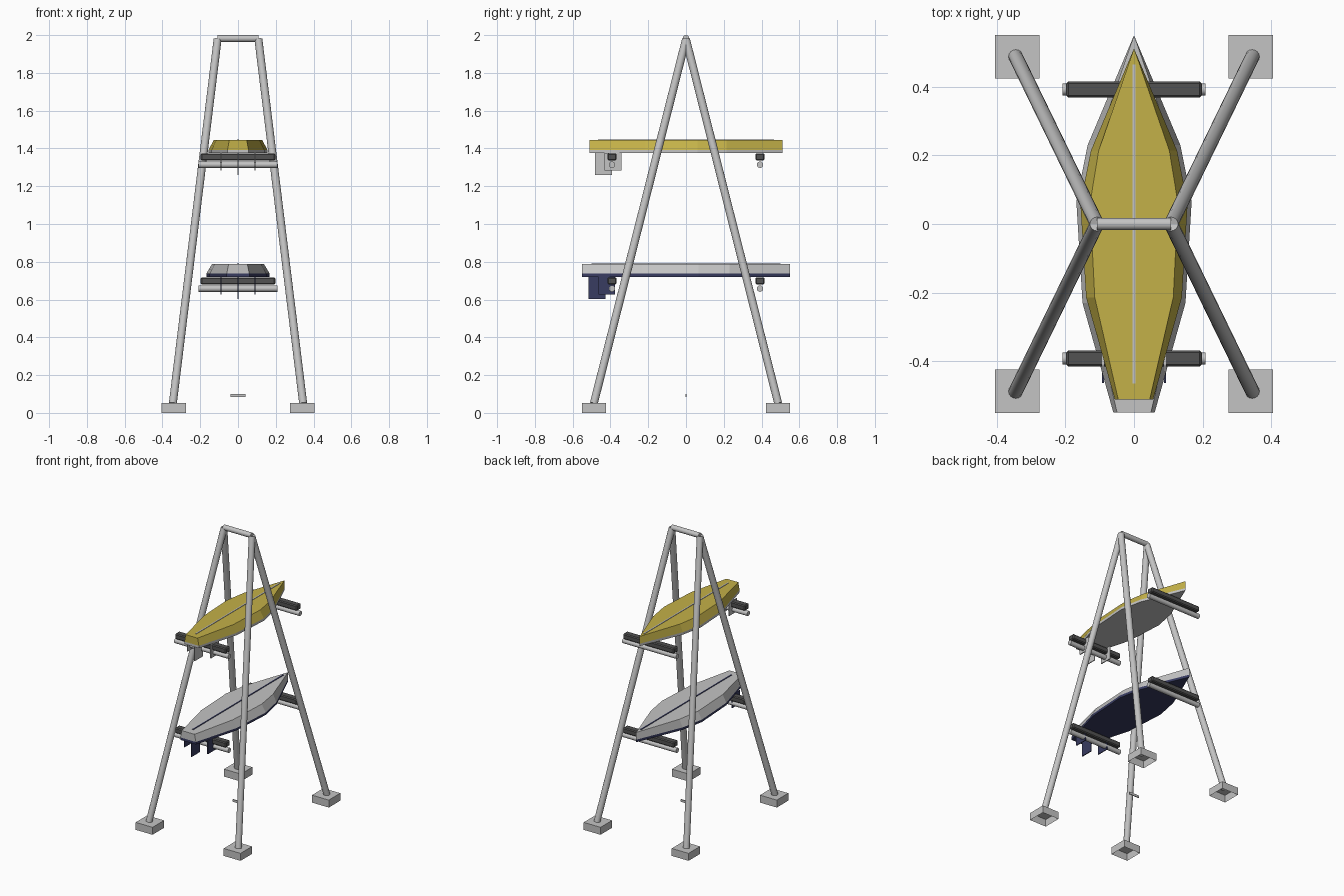
import bpy, bmesh
from mathutils import Vector

cube = bpy.data.objects.get("Cube")
if cube:
    bpy.data.objects.remove(cube, do_unlink=True)


def material(name, rgb):
    m = bpy.data.materials.new(name)
    m.use_nodes = True
    m.diffuse_color = (*rgb, 1)
    m.node_tree.nodes["Principled BSDF"].inputs["Base Color"].default_value = (*rgb, 1)
    return m


GREY = material("light grey", (0.55, 0.55, 0.55))
YELLOW = material("mustard yellow", (0.55, 0.44, 0.065))
NAVY = material("navy blue", (0.04, 0.045, 0.12))
FOAM = material("charcoal foam", (0.085, 0.085, 0.085))


def finish(name, bm, mat):
    bmesh.ops.recalc_face_normals(bm, faces=bm.faces)
    mesh = bpy.data.meshes.new(name)
    bm.to_mesh(mesh)
    bm.free()
    mesh.materials.append(mat)
    obj = bpy.data.objects.new(name, mesh)
    bpy.context.collection.objects.link(obj)
    return obj


def box(name, centre, size, mat, bevel=0, open_bottom=False):
    bm = bmesh.new()
    bmesh.ops.create_cube(bm, size=1)
    bmesh.ops.scale(bm, vec=size, verts=bm.verts)
    bmesh.ops.translate(bm, vec=centre, verts=bm.verts)
    if bevel:
        bmesh.ops.bevel(bm, geom=bm.edges[:], offset=bevel, segments=1, affect='EDGES')
    obj = finish(name, bm, mat)
    if open_bottom:
        bm = bmesh.new()
        bm.from_mesh(obj.data)
        bmesh.ops.delete(bm, geom=[f for f in bm.faces if f.normal.z < -0.9],
                         context='FACES_ONLY')
        bm.to_mesh(obj.data)
        bm.free()
    return obj


def pipe(name, start, end, radius, mat):
    a, b = Vector(start), Vector(end)
    bm = bmesh.new()
    bmesh.ops.create_cone(bm, cap_ends=True, segments=16, radius1=radius,
                          radius2=radius, depth=(b - a).length)
    turn = Vector((0, 0, 1)).rotation_difference(b - a)
    bmesh.ops.rotate(bm, matrix=turn.to_matrix(), verts=bm.verts)
    bmesh.ops.translate(bm, vec=(a + b) / 2, verts=bm.verts)
    obj = finish(name, bm, mat)
    for f in obj.data.polygons:
        f.use_smooth = len(f.vertices) == 4
    return obj


# half outline of a board from tail to nose: half width, y
OUTLINE = [(0.06, -0.55), (0.15, -0.23), (0.168, 0.065), (0.135, 0.23), (0, 0.55)]


def slab(name, z0, z1, scale, top_width, mat):
    """Board layer whose top is narrower than its base by top_width."""
    loop = OUTLINE + [(-x, y) for x, y in reversed(OUTLINE[:-1])]
    bm = bmesh.new()
    low = [bm.verts.new((x * scale, y * scale, z0)) for x, y in loop]
    high = [bm.verts.new((x * scale * top_width, y * scale, z1)) for x, y in loop]
    bm.faces.new(low)
    bm.faces.new(high)
    for i in range(len(loop)):
        j = (i + 1) % len(loop)
        bm.faces.new((low[i], low[j], high[j], high[i]))
    return finish(name, bm, mat)


def board(label, z, scale, deck_mat, base_mat):
    slab(label + "_board_base", z, z + 0.017, scale, 1, base_mat)
    slab(label + "_board_deck", z + 0.017, z + 0.068, scale, 0.82, deck_mat)
    box(label + "_board_stringer", (0, 0, z + 0.069), (0.009, scale, 0.004), base_mat)
    # three fins under the tail
    tail = -0.475 * scale
    box(label + "_centre_fin", (0, tail + 0.005, z - 0.058), (0.006, 0.09, 0.116), base_mat)
    for side, x in (("left", 0.09), ("right", -0.09)):
        box(f"{label}_{side}_fin", (x, tail + 0.055, z - 0.046),
            (0.006, 0.088, 0.092), base_mat)


def rack(label, z):
    for end, y in (("front", -0.392), ("back", 0.392)):
        pipe(f"{label}_{end}_rack_bar", (-0.208, y, z - 0.062), (0.208, y, z - 0.062),
             0.017, GREY)
        box(f"{label}_{end}_rack_pad", (0, y, z - 0.021), (0.395, 0.048, 0.038),
            FOAM, bevel=0.006)


# frame: four splayed legs on hollow feet, joined by a top bar
for side, sx in (("left", 1), ("right", -1)):
    for end, sy in (("front", -1), ("back", 1)):
        pipe(f"{end}_{side}_leg", (sx * 0.345, sy * 0.488, 0.05),
             (sx * 0.108, 0, 1.978), 0.021, GREY)
        box(f"{end}_{side}_foot", (sx * 0.34, sy * 0.487, 0.026),
            (0.13, 0.127, 0.052), GREY, open_bottom=True)
pipe("top_bar", (-0.108, 0, 1.982), (0.108, 0, 1.982), 0.018, GREY)

# boards on their padded racks
rack("upper", 1.376)
board("upper", 1.376, 0.93, YELLOW, GREY)
rack("lower", 0.72)
board("lower", 0.72, 1.0, GREY, NAVY)

# small tag near the ground
box("small_plate", (0, 0, 0.093), (0.08, 0.006, 0.016), GREY)
